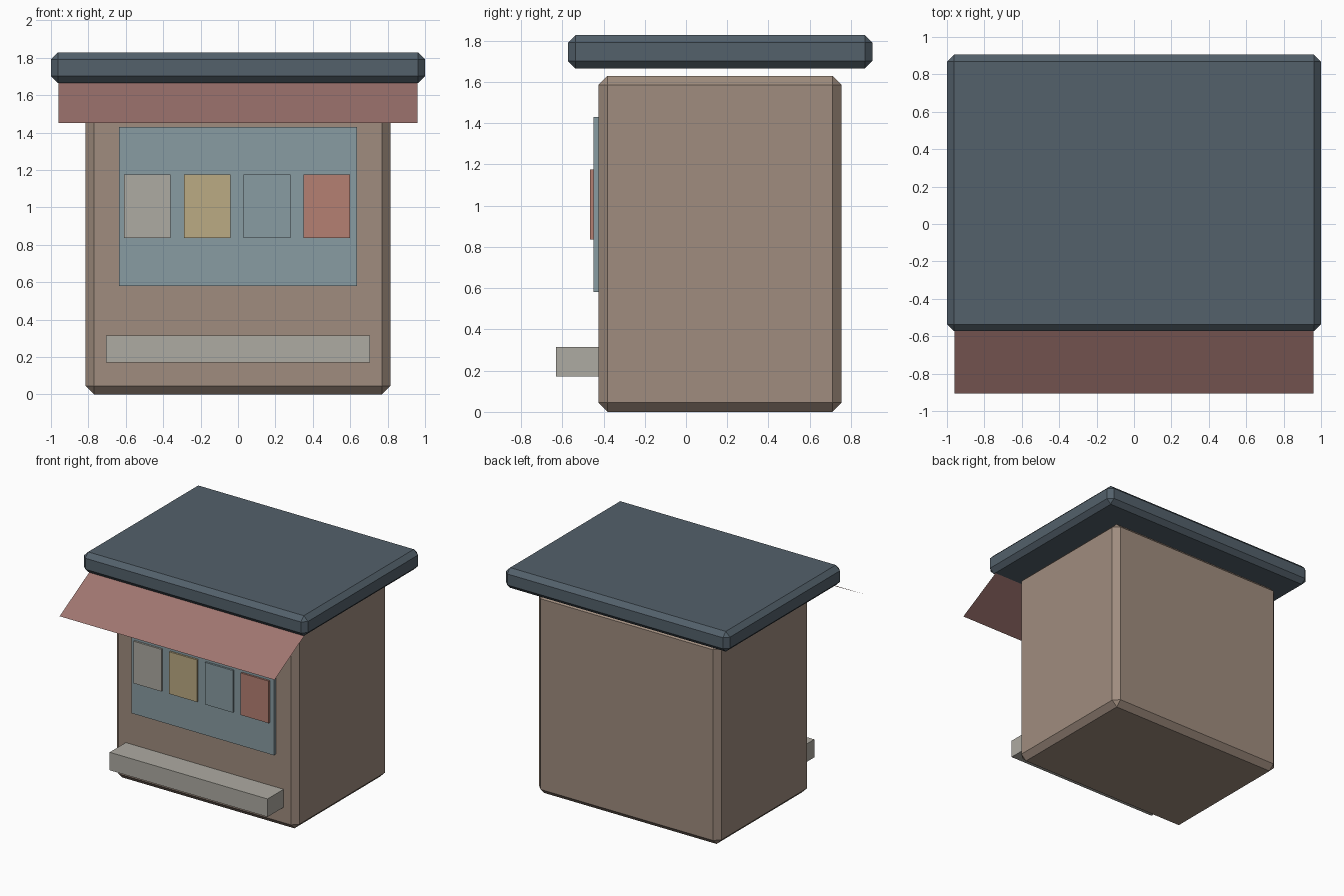
import bpy
import bmesh

default = bpy.data.objects.get("Cube")
if default:
    bpy.data.objects.remove(default)


def material(name, rgb):
    mat = bpy.data.materials.new(name)
    mat.use_nodes = True
    colour = (*rgb, 1.0)
    mat.diffuse_color = colour
    mat.node_tree.nodes["Principled BSDF"].inputs["Base Color"].default_value = colour
    return mat


tan = material("tan_wall", (0.35, 0.265, 0.21))
slate = material("slate_roof", (0.087, 0.119, 0.147))
maroon = material("dusty_red_awning", (0.35, 0.178, 0.162))
glass = material("blue_grey_glass", (0.25, 0.332, 0.361))
stone = material("warm_grey", (0.42, 0.405, 0.36))
ochre = material("ochre", (0.50, 0.405, 0.227))
red = material("brick_red", (0.46, 0.216, 0.171))


def finish(name, bm, mat):
    mesh = bpy.data.meshes.new(name)
    bm.to_mesh(mesh)
    bm.free()
    mesh.materials.append(mat)
    obj = bpy.data.objects.new(name, mesh)
    bpy.context.collection.objects.link(obj)
    return obj


def box(name, xs, ys, zs, mat, bevel=0.0):
    """Box spanning the given ranges, with optional chamfered edges."""
    bm = bmesh.new()
    bmesh.ops.create_cube(bm, size=1)
    for v in bm.verts:
        for axis, span in enumerate((xs, ys, zs)):
            v.co[axis] = span[1] if v.co[axis] > 0 else span[0]
    if bevel:
        bmesh.ops.bevel(bm, geom=bm.edges[:], offset=bevel, segments=1,
                        profile=0.5, affect='EDGES')
    return finish(name, bm, mat)


# Main body and overhanging roof slab
box("kiosk_body", (-0.815, 0.815), (-0.425, 0.755), (0, 1.63), tan, 0.045)
box("roof_slab", (-1, 1), (-0.573, 0.905), (1.665, 1.828), slate, 0.037)

# Serving window and counter ledge
box("window_panel", (-0.635, 0.635), (-0.45, -0.42), (0.58, 1.43), glass)
box("counter_ledge", (-0.705, 0.705), (-0.63, -0.42), (0.17, 0.315), stone)

# Row of display cards on the window
for i, mat in enumerate((stone, ochre, glass, red)):
    left = -0.61 + i * 0.32
    box(f"display_card_{i + 1}", (left, left + 0.25), (-0.465, -0.445),
        (0.835, 1.175), mat)

# Thin sloping awning tucked under the roof edge
bm = bmesh.new()
corners = [(-0.96, -0.905, 1.45), (0.96, -0.905, 1.45),
           (0.96, -0.5, 1.675), (-0.96, -0.5, 1.675)]
bm.faces.new([bm.verts.new(c) for c in corners])
finish("awning", bm, maroon)
